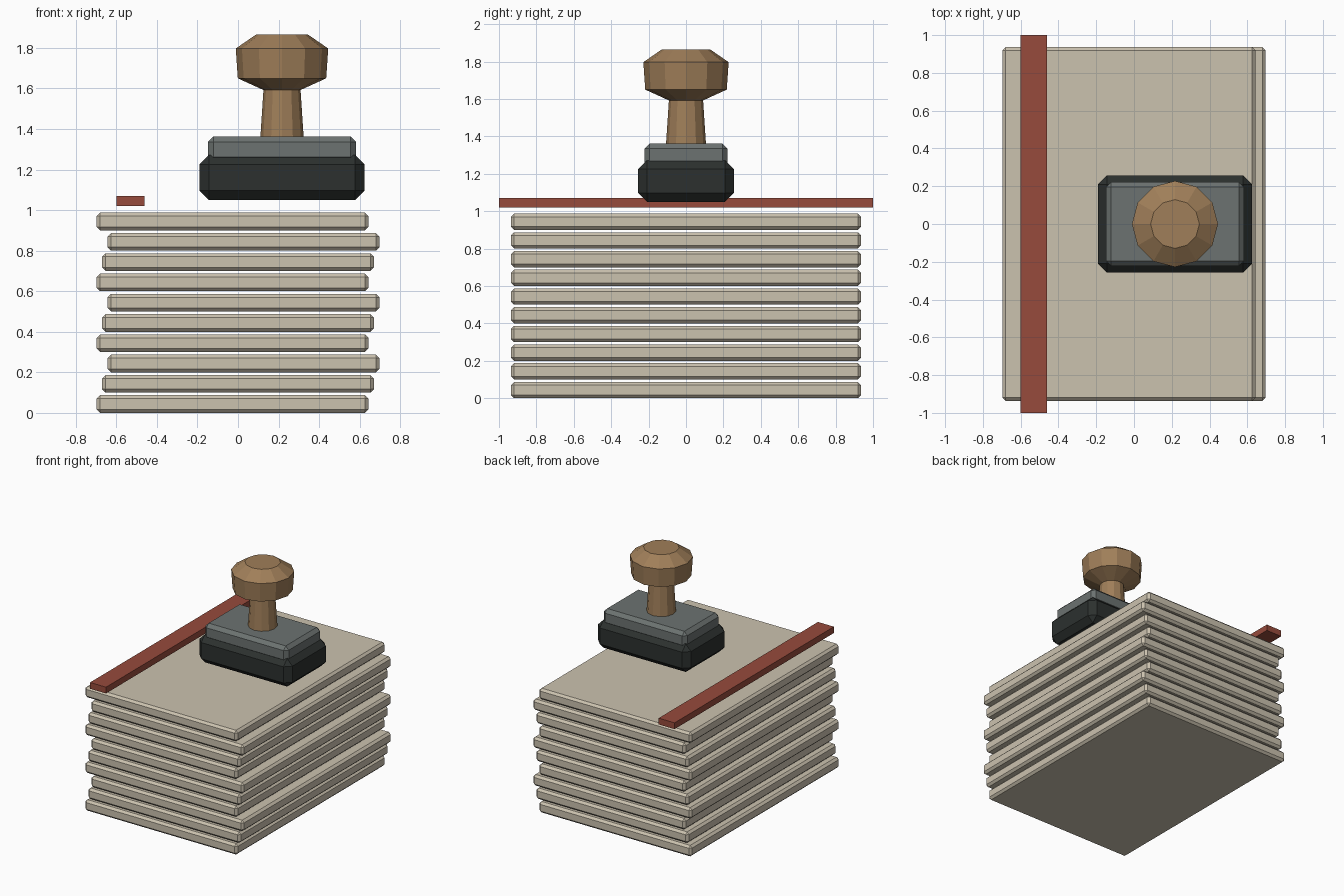
import bpy, bmesh, math

if "Cube" in bpy.data.objects:
    bpy.data.objects.remove(bpy.data.objects["Cube"])


def material(name, rgb):
    m = bpy.data.materials.new(name)
    m.diffuse_color = (*rgb, 1)
    m.use_nodes = True
    m.node_tree.nodes["Principled BSDF"].inputs["Base Color"].default_value = m.diffuse_color
    return m


def add_object(name, bm, mat):
    bmesh.ops.recalc_face_normals(bm, faces=bm.faces)
    mesh = bpy.data.meshes.new(name)
    bm.to_mesh(mesh)
    bm.free()
    mesh.materials.append(mat)
    obj = bpy.data.objects.new(name, mesh)
    bpy.context.collection.objects.link(obj)
    return obj


def box(name, x, y, z, mat, chamfer=0):
    """Box from (min, max) ranges, with optional single-step chamfer."""
    bm = bmesh.new()
    bmesh.ops.create_cube(bm, size=1)
    for v in bm.verts:
        v.co = [r[0] + (c + 0.5) * (r[1] - r[0]) for c, r in zip(v.co, (x, y, z))]
    obj = add_object(name, bm, mat)
    if chamfer:
        mod = obj.modifiers.new("chamfer", 'BEVEL')
        mod.width = chamfer
        mod.segments = 1
    return obj


def lathe(name, profile, sides, cx, mat):
    """Closed turned solid from (radius, z) rings."""
    bm = bmesh.new()
    rings = [[bm.verts.new((cx + r * math.cos(a), r * math.sin(a), z))
              for a in (math.tau * i / sides for i in range(sides))]
             for r, z in profile]
    for lo, hi in zip(rings, rings[1:]):
        for i in range(sides):
            j = (i + 1) % sides
            bm.faces.new((lo[i], lo[j], hi[j], hi[i]))
    bm.faces.new(rings[0][::-1])
    bm.faces.new(rings[-1])
    return add_object(name, bm, mat)


paper = material("paper", (0.60, 0.54, 0.43))
red = material("red_band", (0.31, 0.07, 0.045))
rubber = material("dark_rubber", (0.025, 0.03, 0.028))
metal = material("grey_plate", (0.15, 0.17, 0.165))
wood = material("wood", (0.35, 0.21, 0.10))

# Stack of paper bundles, shifted sideways in a repeating pattern of three
for i in range(10):
    dx = (i % 3 - 1) * 0.027
    z = i * 0.1
    box(f"paper_bundle_{i + 1}", (dx - 0.67, dx + 0.67), (-0.936, 0.936),
        (z, z + 0.087), paper, 0.017)

# Flat band lying across the stack
box("red_band", (-0.6, -0.46), (-1, 1), (1.02, 1.07), red)

# Rubber stamp: block, plate and turned handle
cx = 0.217
box("stamp_block", (cx - 0.408, cx + 0.408), (-0.256, 0.256), (1.05, 1.272), rubber, 0.047)
box("stamp_plate", (cx - 0.366, cx + 0.366), (-0.222, 0.222), (1.235, 1.362), metal, 0.027)
lathe("stamp_stem", [(0.108, 1.34), (0.091, 1.60)], 12, cx, wood)
lathe("stamp_knob", [(0.091, 1.592), (0.218, 1.65), (0.228, 1.797), (0.129, 1.865)],
      12, cx, wood)
